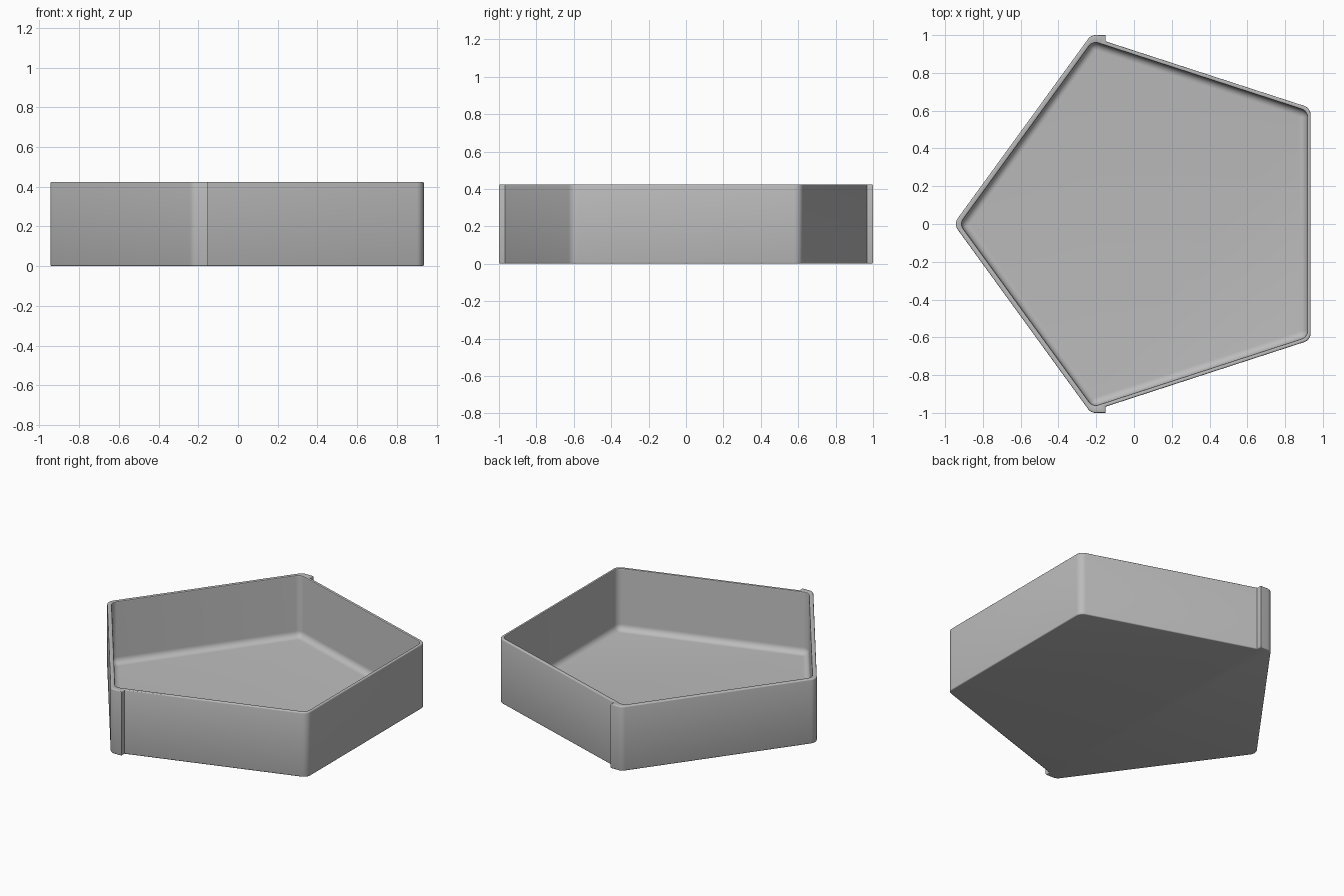
import bpy, bmesh, math
from mathutils import Vector

cube = bpy.data.objects.get("Cube")
if cube:
    bpy.data.objects.remove(cube)

HEIGHT = 0.425
FLOOR = 0.02
EDGE = 0.007          # small rounding on rim and base
COVE = 0.04           # rounding where walls meet the floor
COS36 = math.cos(math.radians(36))


def fillet(corners, steps=6):
    """Closed outline from (x, y, radius) corners, each rounded by an arc."""
    out = []
    for i, (x, y, r) in enumerate(corners):
        p = Vector((x, y))
        if r <= 0:
            out.append(p)
            continue
        a = (Vector(corners[i - 1][:2]) - p).normalized()
        b = (Vector(corners[(i + 1) % len(corners)][:2]) - p).normalized()
        half = a.angle(b) / 2
        centre = p + (a + b).normalized() * (r / math.sin(half))
        start = p + a * (r / math.tan(half)) - centre
        end = p + b * (r / math.tan(half)) - centre
        sweep = start.angle(end)
        for k in range(steps + 1):
            t = k / steps
            out.append(centre + (start * math.sin((1 - t) * sweep)
                                 + end * math.sin(t * sweep)) / math.sin(sweep))
    return out


def outer_outline(inset):
    """Pentagon with a small square step behind the two wide corners."""
    cx, apothem, r = 0.09, 1.045 * COS36 - inset, 0.05 - inset
    radius = apothem / COS36

    def on_side(angle, x=None, y=None):
        c, s = math.cos(math.radians(angle)), math.sin(math.radians(angle))
        return (apothem - (x - cx) * c) / s if y is None else cx + (apothem - y * s) / c

    step_x, step_y = -0.15 - inset, 1.0 - inset
    half = [(cx + apothem, radius * math.sin(math.radians(36)), r),
            (step_x, on_side(72, x=step_x), 0),
            (step_x, step_y, 0),
            (on_side(144, y=step_y), step_y, r)]
    tip = [(cx - radius, 0, r)]
    return fillet(half + tip + [(x, -y, q) for x, y, q in reversed(half)])


def inner_outline(inset):
    """Plain rounded pentagon for the cavity."""
    radius = 1.017 - inset / COS36
    angles = [math.radians(36 + 72 * i) for i in range(5)]
    return fillet([(0.095 + radius * math.cos(a), radius * math.sin(a),
                    max(0.045 - inset, 0.005)) for a in angles])


def add_loop(bm, points, z):
    verts = [bm.verts.new((p.x, p.y, z)) for p in points]
    return verts, [bm.edges.new((verts[i - 1], verts[i])) for i in range(len(verts))]


def skin(bm, loops):
    """Join equal loops with quads."""
    for (low, _), (high, _) in zip(loops, loops[1:]):
        for i in range(len(low)):
            bm.faces.new((low[i - 1], low[i], high[i], high[i - 1]))


def arc(n):
    return [(math.sin(k / n * math.pi / 2), math.cos(k / n * math.pi / 2))
            for k in range(n + 1)]


bm = bmesh.new()

# Outer wall with softened base and rim edges
outer = [(EDGE * (1 - s), EDGE * (1 - c)) for s, c in arc(3)]
outer += [(EDGE * (1 - c), HEIGHT - EDGE * (1 - s)) for s, c in arc(3)]
outer_loops = [add_loop(bm, outer_outline(d), z) for d, z in outer]
skin(bm, outer_loops)
bm.faces.new(outer_loops[0][0])

# Cavity wall, curving into the floor
inner = [(COVE * (1 - s), FLOOR + COVE * (1 - c)) for s, c in arc(6)]
inner.append((0, HEIGHT - EDGE))
inner += [(-EDGE * 0.5 * (1 - c), HEIGHT - EDGE * (1 - s)) for s, c in arc(3)[1:]]
inner_loops = [add_loop(bm, inner_outline(d), z) for d, z in inner]
skin(bm, inner_loops)
bm.faces.new(inner_loops[0][0])

# Flat top of the rim
bmesh.ops.triangle_fill(bm, edges=outer_loops[-1][1] + inner_loops[-1][1],
                        use_beauty=True, normal=(0, 0, 1))
bmesh.ops.recalc_face_normals(bm, faces=bm.faces)

mesh = bpy.data.meshes.new("pentagon_tray")
bm.to_mesh(mesh)
bm.free()
tray = bpy.data.objects.new("pentagon_tray", mesh)
bpy.context.collection.objects.link(tray)

# Single grey material
grey = bpy.data.materials.new("plain_grey")
grey.use_nodes = True
colour = (0.5, 0.5, 0.5, 1)
grey.diffuse_color = colour
grey.node_tree.nodes["Principled BSDF"].inputs["Base Color"].default_value = colour
mesh.materials.append(grey)

bpy.ops.object.select_all(action='DESELECT')
tray.select_set(True)
bpy.context.view_layer.objects.active = tray
bpy.ops.object.shade_smooth_by_angle(angle=math.radians(35))
